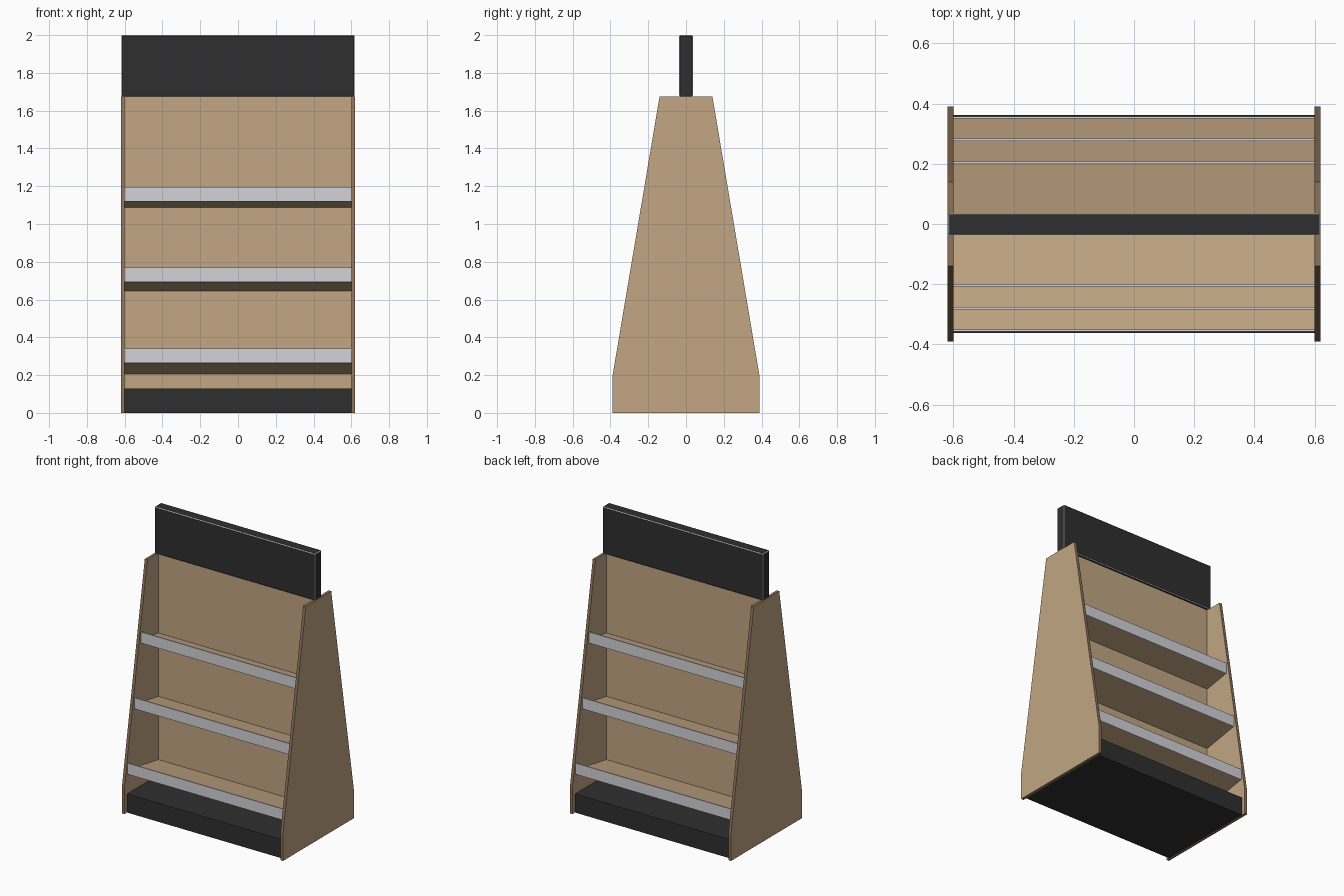
import bpy, bmesh, math

if "Cube" in bpy.data.objects:
    bpy.data.objects.remove(bpy.data.objects["Cube"])


def material(name, rgb):
    m = bpy.data.materials.new(name)
    m.diffuse_color = (*rgb, 1)
    m.use_nodes = True
    m.node_tree.nodes["Principled BSDF"].inputs["Base Color"].default_value = m.diffuse_color
    return m


WOOD = material("light wood", (0.54, 0.38, 0.23))
EDGE = material("dark wood edge", (0.26, 0.17, 0.10))
BLACK = material("charcoal", (0.028, 0.028, 0.029))
GREY = material("light grey", (0.65, 0.65, 0.69))


def prism(name, profile, x0, x1, mats):
    """Extrude a (y, z) profile along x; a second material colours the rim."""
    bm = bmesh.new()
    face = bm.faces.new([bm.verts.new((x0, y, z)) for y, z in profile])
    ext = bmesh.ops.extrude_face_region(bm, geom=[face])
    verts = [g for g in ext["geom"] if isinstance(g, bmesh.types.BMVert)]
    bmesh.ops.translate(bm, verts=verts, vec=(x1 - x0, 0, 0))
    bmesh.ops.recalc_face_normals(bm, faces=bm.faces)
    if len(mats) > 1:
        for f in bm.faces:
            f.material_index = 0 if abs(f.normal.x) > 0.9 else 1
    mesh = bpy.data.meshes.new(name)
    bm.to_mesh(mesh)
    bm.free()
    for m in mats:
        mesh.materials.append(m)
    obj = bpy.data.objects.new(name, mesh)
    bpy.context.collection.objects.link(obj)
    return obj


def box(name, x, y0, y1, z0, z1, mat):
    return prism(name, [(y0, z0), (y1, z0), (y1, z1), (y0, z1)], -x, x, [mat])


W = 0.6          # half width between the side panels
BACK = 0.017     # half thickness of the centre board
TILT = math.tan(math.radians(10))

# Tapered side panels with darker rims
half = [(0.39, 0), (0.39, 0.19), (0.14, 1.675)]
outline = half + [(-y, z) for y, z in reversed(half)]
prism("left_side_panel", outline, -W - 0.02, -W, [WOOD, EDGE])
prism("right_side_panel", outline, W, W + 0.02, [WOOD, EDGE])

# Plinth and centre board
box("base", W, -0.363, 0.363, 0, 0.13, BLACK)
box("centre_board", W, -BACK, BACK, 0.13, 1.675, WOOD)

# Tilted shelves with upright rails, on both faces
for level, (rail_y, rail_z) in enumerate([(0.350, 0.265), (0.276, 0.692), (0.200, 1.12)], 1):
    drop = (rail_y - BACK) * TILT
    for side, s in (("front", -1), ("back", 1)):
        prism(f"{side}_shelf_{level}",
              [(s * rail_y, rail_z), (s * rail_y, rail_z + 0.03),
               (s * BACK, rail_z + 0.03 - drop), (s * BACK, rail_z - drop)],
              -W, W, [WOOD])
        box(f"{side}_rail_{level}", W, *sorted((s * rail_y, s * (rail_y + 0.008))),
            rail_z, rail_z + 0.077, GREY)

# Header board with pale chamfered edges
header = box("header_board", 0.618, -0.036, 0.036, 1.675, 2.0, BLACK)
header.data.materials.append(GREY)
bevel = header.modifiers.new("edge_trim", "BEVEL")
bevel.width = 0.005
bevel.segments = 1
bevel.material = 1
